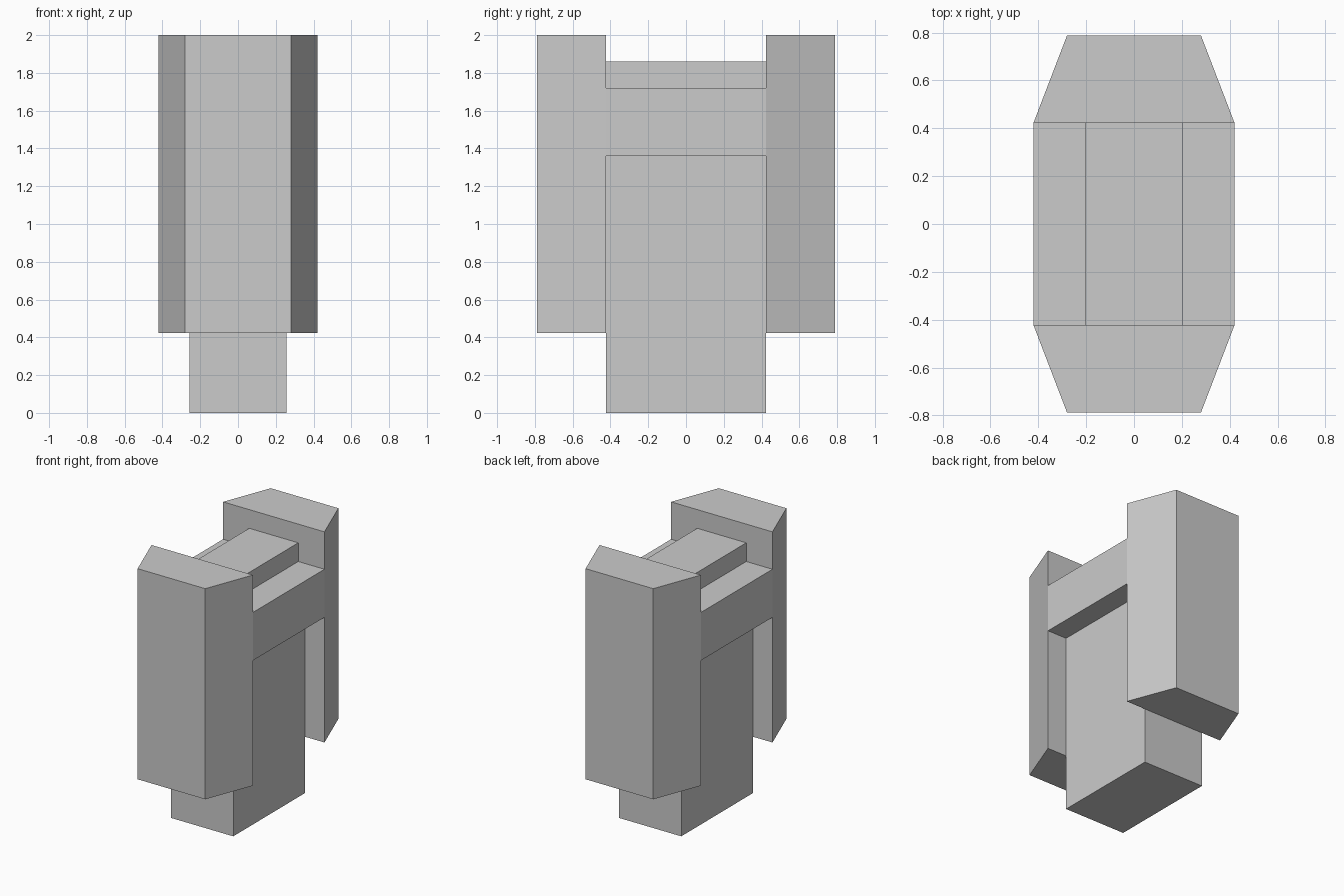
import bpy
import bmesh

if "Cube" in bpy.data.objects:
    bpy.data.objects.remove(bpy.data.objects["Cube"])


def prism(name, outline, z0, z1):
    """Extrude a flat xy outline from z0 up to z1."""
    bm = bmesh.new()
    base = bm.faces.new([bm.verts.new((x, y, z0)) for x, y in outline])
    top = bmesh.ops.extrude_face_region(bm, geom=[base])["geom"]
    verts = [v for v in top if isinstance(v, bmesh.types.BMVert)]
    bmesh.ops.translate(bm, verts=verts, vec=(0, 0, z1 - z0))
    bmesh.ops.recalc_face_normals(bm, faces=bm.faces)
    mesh = bpy.data.meshes.new(name)
    bm.to_mesh(mesh)
    bm.free()
    obj = bpy.data.objects.new(name, mesh)
    bpy.context.collection.objects.link(obj)
    return obj


HALF_DEPTH = 0.423   # half length of the centre section
END = 0.788          # outer face of the end blocks


def centre_block(name, half_width, z0, z1):
    w, d = half_width, HALF_DEPTH
    return prism(name, [(-w, -d), (w, -d), (w, d), (-w, d)], z0, z1)


# Stacked centre section: narrow stem, wide crossbar, raised cap
centre_block("stem", 0.257, 0.0, 1.36)
centre_block("crossbar", 0.42, 1.36, 1.72)
centre_block("top_cap", 0.203, 1.72, 1.86)

# Tapered end blocks, front and back
for name, s in (("front_end_block", -1), ("back_end_block", 1)):
    prism(name, [(-0.42, s * HALF_DEPTH), (0.42, s * HALF_DEPTH),
                 (0.28, s * END), (-0.28, s * END)], 0.423, 2.0)
